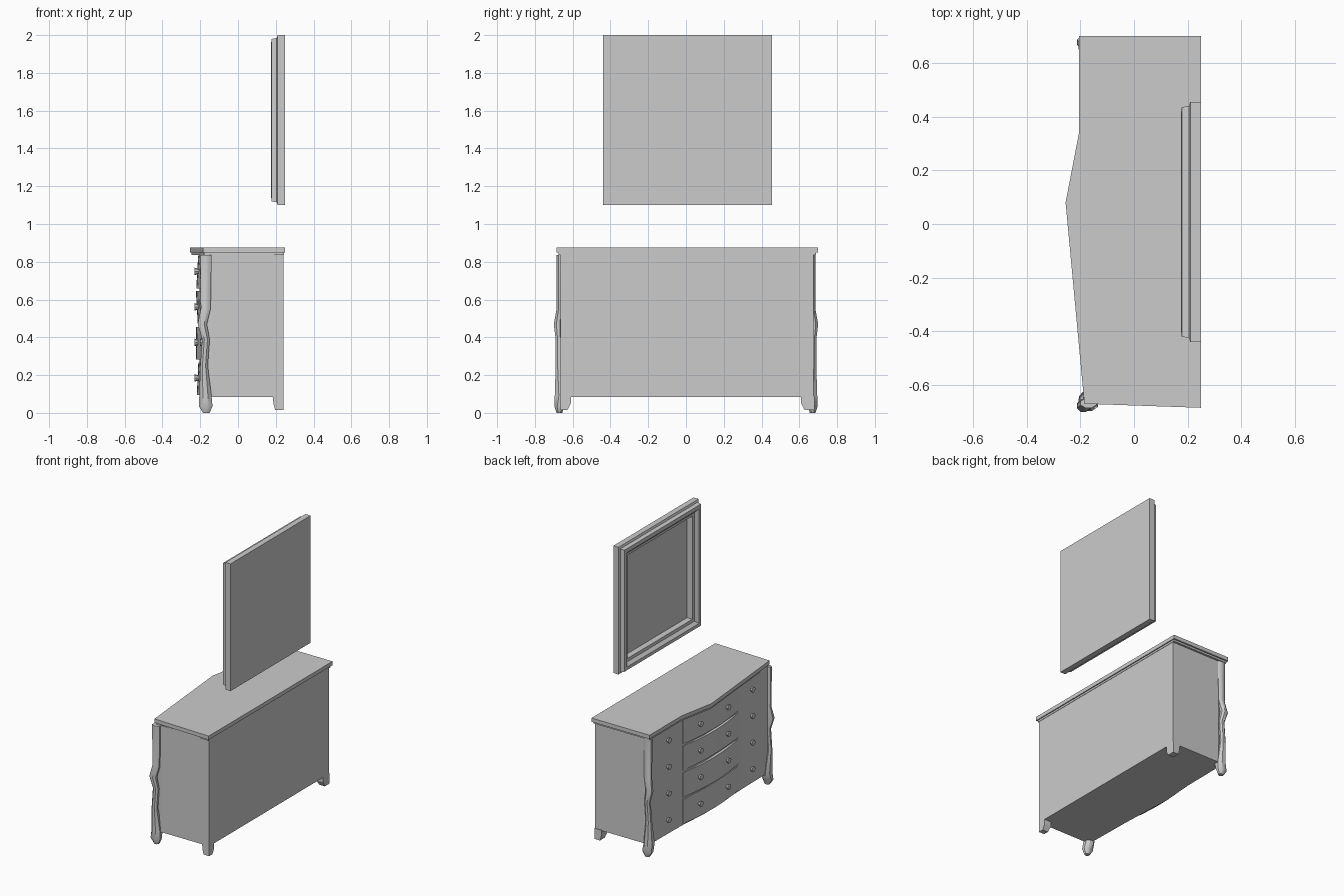
import bpy, bmesh, math
from mathutils import Matrix

cube = bpy.data.objects.get("Cube")
if cube:
    bpy.data.objects.remove(cube)

grey = bpy.data.materials.new("plain grey")
grey.use_nodes = True
COLOUR = (0.6, 0.6, 0.6, 1)
grey.diffuse_color = COLOUR
grey.node_tree.nodes["Principled BSDF"].inputs["Base Color"].default_value = COLOUR


def finish(name, bm, smooth=False):
    bmesh.ops.recalc_face_normals(bm, faces=bm.faces)
    mesh = bpy.data.meshes.new(name)
    bm.to_mesh(mesh)
    bm.free()
    mesh.materials.append(grey)
    obj = bpy.data.objects.new(name, mesh)
    bpy.context.collection.objects.link(obj)
    if smooth:
        bpy.ops.object.select_all(action='DESELECT')
        obj.select_set(True)
        bpy.context.view_layer.objects.active = obj
        bpy.ops.object.shade_smooth_by_angle(angle=math.radians(40))
    return obj


def loft(name, rings, smooth=False):
    """Skin a stack of equal-sized rings and cap both ends."""
    bm = bmesh.new()
    loops = [[bm.verts.new(p) for p in ring] for ring in rings]
    n = len(loops[0])
    for a, b in zip(loops, loops[1:]):
        for i in range(n):
            j = (i + 1) % n
            bm.faces.new((a[i], a[j], b[j], b[i]))
    bm.faces.new(loops[0])
    bm.faces.new(loops[-1])
    return finish(name, bm, smooth)


def prism(name, outline, z0, z1):
    return loft(name, [[(x, y, z) for x, y in outline] for z in (z0, z1)])


# Cabinet with a bowed front
prism("cabinet_body", [(.24, -.665), (.24, .675), (-.14, .675), (-.185, .655),
                       (-.188, .32), (-.205, .08), (-.188, -.31),
                       (-.182, -.65), (-.14, -.665)], .085, .838)

# Top board and the moulding beneath it
top = [(.25, -.685), (.25, .70), (-.205, .70), (-.205, .34), (-.255, .08), (-.185, -.67)]
prism("top_board", top, .848, .875)
prism("top_moulding", [(x * .97, y * .985) for x, y in top], .835, .848)


# Drawers in the middle of the bowed front
def drawer_ring(bulge, z):
    steps = 8
    ys = [.31 - .62 * i / steps for i in range(steps + 1)]
    front = [(-.193 - bulge * math.cos(math.pi * y / .62), y, z) for y in ys]
    return front + [(-.16, -.31, z), (-.16, .31, z)]


bulges = [(.025, .017), (.030, .028), (.020, .030), (.028, .018)]
for row, (low, high) in enumerate(bulges):
    z = .095 + row * .188
    loft(f"drawer_{row + 1}", [drawer_ring(low, z), drawer_ring(high, z + .173)], True)


# Knobs
def knob(name, x, y, z):
    bm = bmesh.new()
    bmesh.ops.create_cone(bm, cap_ends=True, segments=8, radius1=.012, radius2=.02,
                          depth=.022, matrix=Matrix.Translation((x, y, z))
                          @ Matrix.Rotation(-math.pi / 2, 4, 'Y'))
    finish(name, bm)


for row in range(4):
    z = .185 + row * .188
    for i, (y, x) in enumerate([(.47, -.192), (.15, -.218), (-.16, -.218), (-.47, -.19)]):
        knob(f"knob_{row + 1}_{i + 1}", x, y, z)


# Curved corner posts ending in front feet: z, x range, y range
post = [(.835, -.2, -.14, .65, .685), (.55, -.197, -.145, .65, .685),
        (.47, -.213, -.165, .655, .70), (.39, -.19, -.15, .655, .69),
        (.25, -.2, -.16, .655, .69), (.09, -.205, -.14, .62, .695),
        (.035, -.207, -.135, .645, .697), (0, -.185, -.15, .655, .685)]


def oct_ring(z, x0, x1, y0, y1, side):
    cx, cy, rx, ry = (x0 + x1) / 2, (y0 + y1) / 2, (x1 - x0) / 2, (y1 - y0) / 2
    ring = []
    for i in range(8):
        a = math.pi / 8 + i * math.pi / 4
        ring.append((cx + rx * math.cos(a) * 1.08, side * (cy + ry * math.sin(a) * 1.08), z))
    return ring


for side, label in ((1, "left"), (-1, "right")):
    loft(f"{label}_post", [oct_ring(*level, side) for level in post], True)


# Tapered feet at the wall side
def rect(x0, x1, y0, y1, z):
    return [(x0, y0, z), (x1, y0, z), (x1, y1, z), (x0, y1, z)]


for label, inner, outer in (("left", .61, .68), ("right", -.61, -.665)):
    loft(f"{label}_back_foot", [rect(.185, .24, inner, outer, .09),
                                rect(.187, .24, inner, outer, .05),
                                rect(.197, .24, inner * 1.03, outer, .015)])

# Mirror frame: inset from the outer edge and x of each step, closing on the glass
frame = [(0, .25), (0, .21), (.015, .205), (.02, .178), (.045, .175),
         (.065, .195), (.085, .198), (.085, .24)]
loft("mirror_frame", [[(x, y, z) for y, z in
                       ((-.44 + d, 1.10 + d), (.455 - d, 1.10 + d),
                        (.455 - d, 2 - d), (-.44 + d, 2 - d))] for d, x in frame])
